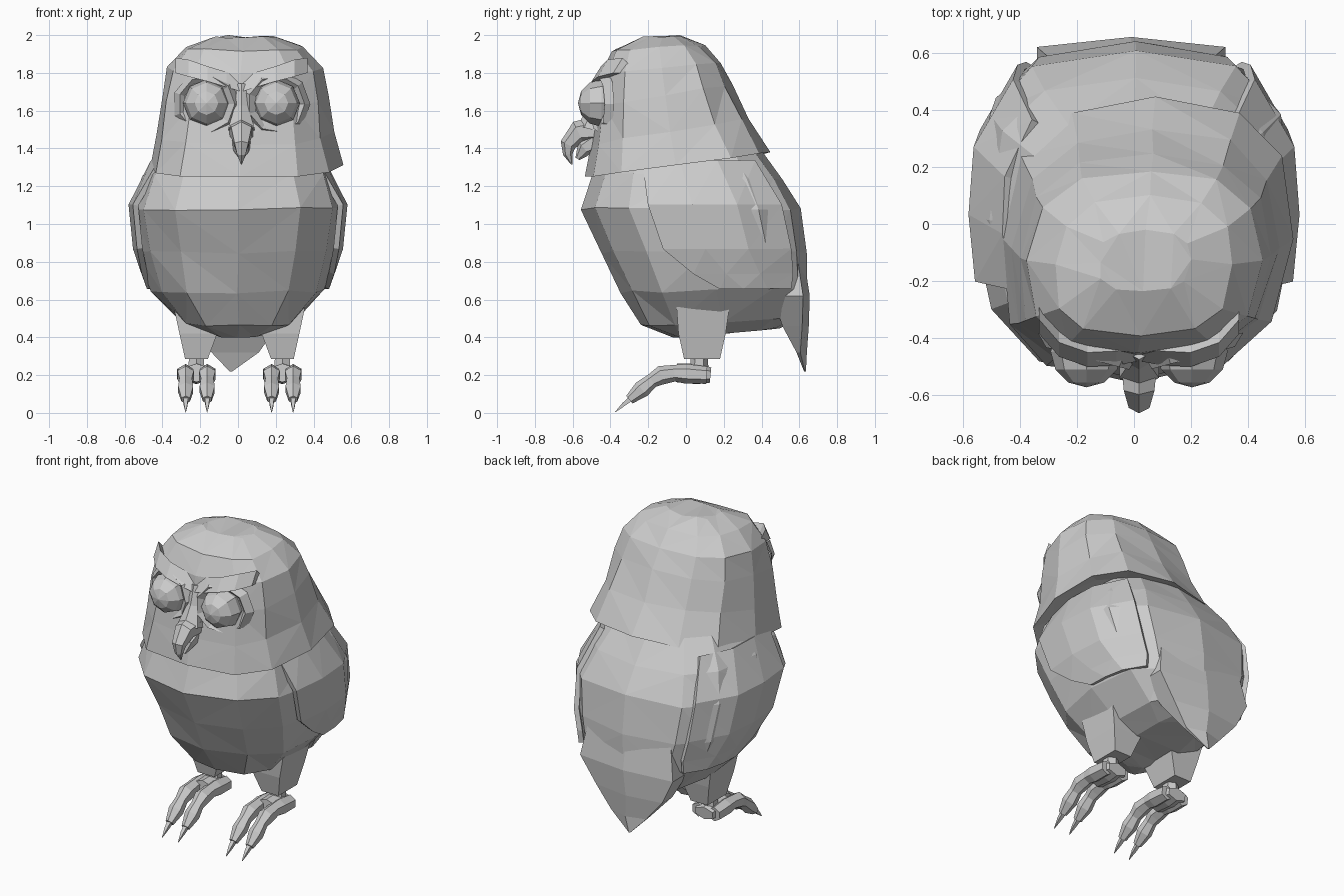
import bpy, bmesh, math, random
from mathutils import Vector, Matrix

if "Cube" in bpy.data.objects:
    bpy.data.objects.remove(bpy.data.objects["Cube"])

random.seed(4)
grey = bpy.data.materials.new("plain_grey")
grey.diffuse_color = (0.6, 0.6, 0.6, 1)
grey.use_nodes = True
grey.node_tree.nodes["Principled BSDF"].inputs["Base Color"].default_value = grey.diffuse_color


def finish(name, bm):
    bmesh.ops.remove_doubles(bm, verts=bm.verts, dist=0.0005)
    bmesh.ops.recalc_face_normals(bm, faces=bm.faces)
    me = bpy.data.meshes.new(name)
    bm.to_mesh(me)
    bm.free()
    me.materials.append(grey)
    ob = bpy.data.objects.new(name, me)
    bpy.context.collection.objects.link(ob)
    return ob


def loft(name, rings, jitter=0.0, caps=True):
    """Skin closed rings of points, optionally roughened into facets."""
    bm = bmesh.new()
    rows = []
    for ring in rings:
        row = []
        for p in ring:
            j = Vector([random.uniform(-jitter, jitter) for _ in range(3)])
            row.append(bm.verts.new(Vector(p) + j))
        rows.append(row)
    n = len(rows[0])
    for a, b in zip(rows, rows[1:]):
        for i in range(n):
            k = (i + 1) % n
            bm.faces.new((a[i], a[k], b[k], b[i]))
    if caps:
        bm.faces.new(rows[0])
        bm.faces.new(rows[-1])
    if jitter:
        bmesh.ops.triangulate(bm, faces=bm.faces, quad_method='SHORT_EDGE')
    return finish(name, bm)


def spow(v, p):
    return math.copysign(abs(v) ** p, v)


def oval(zf, zb, yf, yb, hw, ef, eb, n=12, cx=0.0, shear=0.0):
    """Rounded-square ring; height runs from zf at the front to zb at the back."""
    pts = []
    for i in range(n):
        a = 2 * math.pi * i / n
        e = ef if math.cos(a) > 0 else eb
        t = (1 - spow(math.cos(a), 2 / e)) / 2
        y = yf + (yb - yf) * t
        pts.append((cx + shear * (y + 0.5) + hw * spow(math.sin(a), 2 / e), y, zf + (zb - zf) * t))
    return pts


def tube(name, x, path, n=6, flat=1.0):
    """Tapered tube along (y, z, radius) points."""
    rings = []
    for i, (y, z, r) in enumerate(path):
        a, b = path[max(i - 1, 0)], path[min(i + 1, len(path) - 1)]
        d = Vector((0, b[0] - a[0], b[1] - a[1])).normalized()
        up = Vector((1, 0, 0)).cross(d)
        c = Vector((x, y, z))
        rings.append([c + Vector((r * math.cos(t), 0, 0)) + up * (r * flat * math.sin(t))
                      for t in (2 * math.pi * (k + 0.5) / n for k in range(n))])
    return loft(name, rings)


# Body: front z, back z, front y, back y, half width
BODY = [(0.40, 0.45, -0.06, 0.50, 0.16), (0.46, 0.51, -0.24, 0.62, 0.30),
        (0.64, 0.66, -0.345, 0.645, 0.46), (0.85, 0.85, -0.44, 0.64, 0.53),
        (1.08, 1.08, -0.55, 0.60, 0.565), (1.27, 1.24, -0.485, 0.51, 0.50),
        (1.42, 1.42, -0.38, 0.38, 0.38)]
EF, EB = 2.5, 2.9
loft("body", [oval(*b, EF, EB) for b in BODY], 0.008)

# Head hood with a tilted lower rim, turned very slightly
HEAD = [(1.29, 1.40, -0.42, 0.34, 0.42), (1.245, 1.375, -0.54, 0.445, 0.51),
        (1.42, 1.56, -0.505, 0.335, 0.465), (1.62, 1.74, -0.475, 0.25, 0.44),
        (1.80, 1.85, -0.455, 0.19, 0.41), (1.92, 1.945, -0.39, 0.10, 0.315),
        (1.99, 1.995, -0.24, -0.02, 0.16)]
loft("head", [oval(*h, 2.8, 2.5, cx=0.01, shear=0.07) for h in HEAD], 0.007)


def body_x(y, z):
    """Half width of the body surface at a given y and z."""
    for lo, hi in zip(BODY, BODY[1:]):
        if lo[1] <= z <= hi[1]:
            t = (z - lo[1]) / (hi[1] - lo[1])
            f, b, w = [lo[k] + (hi[k] - lo[k]) * t for k in (2, 3, 4)]
            u = (y - (f + b) / 2) / ((b - f) / 2)
            e = EF if u < 0 else EB
            return w * (1 - min(abs(u), 0.96) ** e) ** (1 / e)


# Folded wings lying on the flanks: z, leading y, trailing y
WING = [(1.33, -0.23, 0.36), (1.10, -0.20, 0.50), (0.87, -0.12, 0.55),
        (0.74, 0.04, 0.56), (0.66, 0.18, 0.55)]
for s, side in ((1, "right"), (-1, "left")):
    bm = bmesh.new()
    rows = []
    for z, y0, y1 in WING:
        ys = [y0 + (y1 - y0) * k / 3 for k in range(4)]
        rows.append([bm.verts.new((s * (body_x(y, z) + 0.008), y, z)) for y in ys])
    for a, b in zip(rows, rows[1:]):
        for i in range(3):
            bm.faces.new((a[i], a[i + 1], b[i + 1], b[i]))
    bmesh.ops.triangulate(bm, faces=bm.faces)
    wing = finish("wing_" + side, bm)
    m = wing.modifiers.new("thickness", 'SOLIDIFY')
    m.thickness = 0.03
    m.offset = 0

# Tail wedge growing out of the back and tapering to a low point
TAIL = [(0.85, -0.30, 0.28, 0.46, 0.62), (0.62, -0.34, 0.32, 0.46, 0.655),
        (0.46, -0.26, 0.21, 0.51, 0.65), (0.32, -0.14, 0.11, 0.585, 0.64),
        (0.22, -0.045, -0.03, 0.625, 0.635)]
loft("tail", [[(a, f, z), ((a + b) / 2, f, z), (b, f, z), (b, max(k - 0.035, f + 0.004), z),
               ((a + b) / 2, k, z), (a, max(k - 0.035, f + 0.004), z)]
              for z, a, b, f, k in TAIL])

# Legs and feet
for side, cx in (("left", -0.22), ("right", 0.235)):
    s = 1 if cx > 0 else -1
    loft("thigh_" + side, [
        [(cx + s * o - w, y0, z), (cx + s * o + w, y0, z),
         (cx + s * o + w, y1, z), (cx + s * o - w, y1, z)]
        for z, w, o, y0, y1 in ((0.56, 0.11, 0.01, -0.05, 0.23), (0.42, 0.10, -0.01, -0.04, 0.21),
                                (0.285, 0.06, 0.0, -0.01, 0.18))])
    tube("ankle_" + side, cx, [(0.07, 0.32, 0.045), (0.07, 0.20, 0.05)])
    tube("heel_" + side, cx, [(0.13, 0.20, 0.07), (0.06, 0.207, 0.095), (-0.05, 0.212, 0.085)],
         flat=0.58)
    for k in (-1, 1):
        label = "%s_%s" % (side, "inner" if k * s < 0 else "outer")
        tube("toe_" + label, cx + k * 0.057, [
            (0.11, 0.20, 0.046), (0.0, 0.207, 0.052), (-0.06, 0.21, 0.044), (-0.13, 0.20, 0.05),
            (-0.18, 0.17, 0.038), (-0.235, 0.125, 0.046), (-0.30, 0.07, 0.026)], n=6)
        tube("claw_" + label, cx + k * 0.057, [
            (-0.28, 0.085, 0.020), (-0.33, 0.045, 0.014), (-0.375, 0.004, 0.002)], n=4)

# Eyes, face rims and brow ridges
CX = 0.018
for s, side in ((1, "right"), (-1, "left")):
    ex = CX + s * 0.185
    bm = bmesh.new()
    bmesh.ops.create_uvsphere(bm, u_segments=8, v_segments=6, radius=0.125,
                              matrix=Matrix.Translation((ex, -0.447, 1.64))
                              @ Matrix.Rotation(math.pi / 2, 4, 'X'))
    finish("eye_" + side, bm)
    loft("eye_rim_" + side, [
        [(ex + r * math.cos(a), y + 0.04 * s * math.cos(a), 1.635 + r * math.sin(a))
         for a in (2 * math.pi * i / 9 for i in range(9))]
        for r, y in ((0.18, -0.42), (0.15, -0.47), (0.115, -0.44))], caps=False)
    loft("brow_" + side, [
        [(CX + s * x, y, z), (CX + s * x, y + 0.05, z + h), (CX + s * x, y + 0.13, z)]
        for x, y, z, h in ((0.0, -0.48, 1.70, 0.08), (0.08, -0.495, 1.725, 0.08),
                           (0.18, -0.50, 1.755, 0.08), (0.28, -0.465, 1.78, 0.09),
                           (0.35, -0.385, 1.80, 0.08))])

# Beak: bridge, hooked upper part, short lower part
tube("beak_bridge", CX, [(-0.45, 1.74, 0.025), (-0.47, 1.62, 0.04), (-0.50, 1.50, 0.08)])
tube("beak_upper", CX, [(-0.46, 1.50, 0.075), (-0.57, 1.485, 0.062), (-0.625, 1.42, 0.042),
                        (-0.625, 1.37, 0.026), (-0.605, 1.315, 0.003)])
tube("beak_lower", CX, [(-0.47, 1.44, 0.06), (-0.54, 1.40, 0.045), (-0.575, 1.345, 0.012)])
